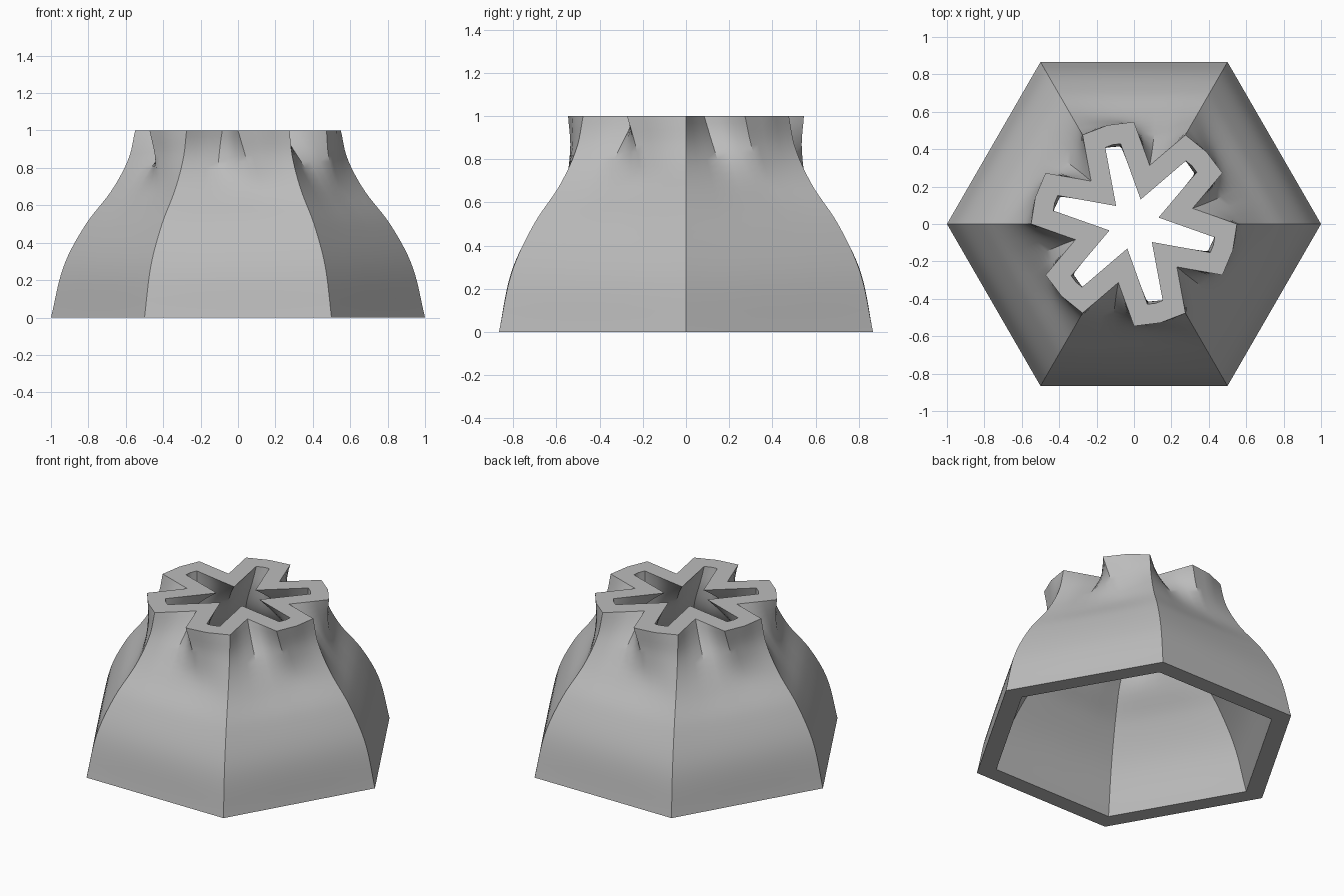
import bpy, bmesh
from math import sin, cos, pi, radians
from mathutils import Vector

cube = bpy.data.objects.get("Cube")
if cube:
    bpy.data.objects.remove(cube)

# Silhouette at the corners and at the middle of the sides
HEIGHTS = [0, 0.28, 0.5, 0.68, 0.85, 1]
CORNER = [1, 0.93, 0.813, 0.675, 0.585, 0.55]
MIDDLE = [0.866, 0.808, 0.7, 0.567, 0.537, 0.546]
SIDES, RINGS, CUTS = 6, 30, 3


def smooth_curve(values, z):
    """Hermite interpolation through the silhouette points."""
    last = len(HEIGHTS) - 1
    i = max(k for k in range(last) if HEIGHTS[k] <= z)

    def slope(k):
        a, b = max(k - 1, 0), min(k + 1, last)
        return (values[b] - values[a]) / (HEIGHTS[b] - HEIGHTS[a])

    h = HEIGHTS[i + 1] - HEIGHTS[i]
    t = (z - HEIGHTS[i]) / h
    ease = t * t * (3 - 2 * t)
    return (values[i] * (1 - ease) + values[i + 1] * ease
            + h * t * (1 - t) * ((1 - t) * slope(i) - t * slope(i + 1)))


def section(z):
    """Key points of the outer outline: corner, notch, notch edge, lobe middle."""
    corner, middle = smooth_curve(CORNER, z), smooth_curve(MIDDLE, z)
    pinch = max(0, (z - 0.65) / 0.35)
    edge = 40.9 - 10.9 * pinch
    angles = [0, 19.1 - 4.1 * pinch, edge, (edge + 60) / 2]
    points = []
    for side in range(SIDES):
        for k, angle in enumerate(angles):
            hexagon = cos(pi / 6) / cos(radians(angle - 30))
            r = corner + (middle - corner) * (1 - hexagon) / (1 - cos(pi / 6))
            if k == 1:
                r -= 0.223 * pinch ** 1.5
            a = radians(angle + 60 * side)
            points.append(Vector((r * cos(a), r * sin(a))))
    return points


def inset(points, distance):
    """Offset a counter-clockwise outline inwards with mitred corners."""
    n = len(points)
    normals = []
    for i in range(n):
        d = (points[(i + 1) % n] - points[i]).normalized()
        normals.append(Vector((-d.y, d.x)))
    return [points[i] + (normals[i - 1] + normals[i]) * distance
            / (1 + normals[i - 1].dot(normals[i])) for i in range(n)]


def ring(bm, points, z):
    verts = []
    for i, p in enumerate(points):
        q = points[(i + 1) % len(points)]
        for c in range(CUTS):
            x, y = p.lerp(q, c / CUTS)
            verts.append(bm.verts.new((x, y, z)))
    return verts


# Hollow pleated shell: outside going up, then inside going down
bm = bmesh.new()
outer, inner = [], []
for i in range(RINGS + 1):
    z = i / RINGS
    outline = section(z)
    outer.append(ring(bm, outline, z))
    inner.append(ring(bm, inset(outline, 0.107 + 0.025 * sin(pi * z)), z))
loops = outer + inner[::-1]
for i, low in enumerate(loops):
    high = loops[(i + 1) % len(loops)]
    for j in range(len(low)):
        k = (j + 1) % len(low)
        bm.faces.new((low[j], low[k], high[k], high[j]))
bmesh.ops.recalc_face_normals(bm, faces=bm.faces)
mesh = bpy.data.meshes.new("pleated_shell")
bm.to_mesh(mesh)
bm.free()

# Plain grey finish
grey = bpy.data.materials.new("light grey")
grey.use_nodes = True
grey.diffuse_color = (0.5, 0.5, 0.5, 1)
grey.node_tree.nodes["Principled BSDF"].inputs["Base Color"].default_value = (0.5, 0.5, 0.5, 1)
mesh.materials.append(grey)

shell = bpy.data.objects.new("pleated_shell", mesh)
bpy.context.collection.objects.link(shell)
bpy.ops.object.select_all(action="DESELECT")
shell.select_set(True)
bpy.context.view_layer.objects.active = shell
bpy.ops.object.shade_smooth_by_angle(angle=radians(30))
